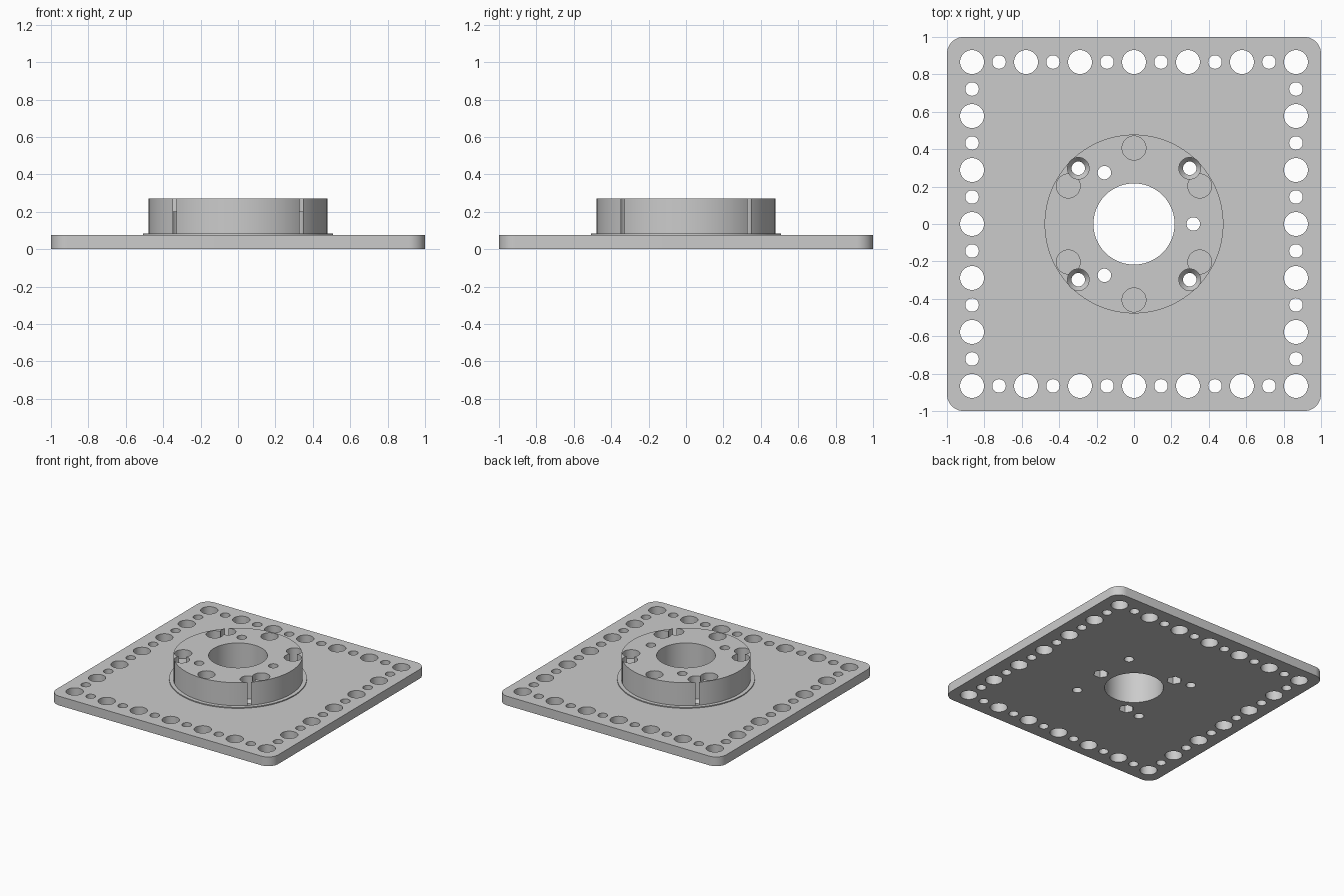
import bpy, bmesh, math

cube = bpy.data.objects.get("Cube")
if cube:
    bpy.data.objects.remove(cube, do_unlink=True)

PLATE_TOP, FLANGE_TOP, HUB_TOP = 0.075, 0.083, 0.27
LOW, HIGH = -0.1, 0.4          # cutter overshoot
PITCH = 0.1443                 # spacing of the border holes
BIG, SMALL = 0.064, 0.036      # hole radii


def lathe(bm, x, y, profile, sides=40):
    """Closed solid turned around a vertical axis; profile runs bottom to top."""
    rings = []
    for r, z in profile:
        rings.append([bm.verts.new((x + r * math.cos(math.tau * i / sides),
                                    y + r * math.sin(math.tau * i / sides), z))
                      for i in range(sides)])
    for a, b in zip(rings, rings[1:]):
        for i in range(sides):
            j = (i + 1) % sides
            bm.faces.new((a[i], a[j], b[j], b[i]))
    bm.faces.new(rings[0][::-1])
    bm.faces.new(rings[-1])


def to_object(name, bm):
    bmesh.ops.recalc_face_normals(bm, faces=bm.faces)
    mesh = bpy.data.meshes.new(name)
    bm.to_mesh(mesh)
    bm.free()
    obj = bpy.data.objects.new(name, mesh)
    bpy.context.collection.objects.link(obj)
    return obj


def polar(radius, degrees):
    a = math.radians(degrees)
    return radius * math.cos(a), radius * math.sin(a)


# Square plate with rounded corners
bm = bmesh.new()
bmesh.ops.create_cube(bm, size=1)
for v in bm.verts:
    v.co = (v.co.x * 2, v.co.y * 2, (v.co.z + 0.5) * PLATE_TOP)
upright = [e for e in bm.edges if abs(e.verts[0].co.z - e.verts[1].co.z) > 0.01]
bmesh.ops.bevel(bm, geom=upright, offset=0.09, segments=10, profile=0.5, affect='EDGES')
plate = to_object("mounting_plate", bm)

# Round hub on a thin flange
bm = bmesh.new()
lathe(bm, 0, 0, [(0.508, 0.04), (0.508, FLANGE_TOP),
                 (0.478, FLANGE_TOP), (0.478, HUB_TOP)], 128)
hub = to_object("hub", bm)

# Through holes: centre bore, border holes and three hub holes
bm = bmesh.new()
lathe(bm, 0, 0, [(0.217, LOW), (0.217, HIGH)], 96)
for i in range(-6, 7):
    for j in range(-6, 7):
        if max(abs(i), abs(j)) == 6:
            r = SMALL if (i + j) % 2 else BIG
            lathe(bm, i * PITCH, j * PITCH, [(r, LOW), (r, HIGH)])
for k in range(3):
    x, y = polar(0.317, 120 * k)
    lathe(bm, x, y, [(SMALL, LOW), (SMALL, HIGH)])
through_holes = to_object("through_hole_cutter", bm)

# Countersunk screw holes that just break through the hub wall
bm = bmesh.new()
for k in range(4):
    x, y = polar(0.4214, 45 + 90 * k)
    lathe(bm, x, y, [(SMALL, LOW), (SMALL, 0.055),
                     (0.0577, FLANGE_TOP), (0.0577, HIGH)], 48)
screw_holes = to_object("screw_hole_cutter", bm)

# Shallow round pockets on top, hexagonal nut pockets underneath
bm = bmesh.new()
for k in range(6):
    x, y = polar(0.406, 30 + 60 * k)
    lathe(bm, x, y, [(BIG, 0.2), (BIG, HIGH)])
for k in range(3):
    x, y = polar(0.317, 120 * k)
    lathe(bm, x, y, [(0.057, LOW), (0.057, 0.13)], 6)
pockets = to_object("pocket_cutter", bm)

# Join the hub, then cut everything out
bpy.ops.object.select_all(action='DESELECT')
plate.select_set(True)
bpy.context.view_layer.objects.active = plate
for tool, operation in ((hub, 'UNION'), (through_holes, 'DIFFERENCE'),
                        (screw_holes, 'DIFFERENCE'), (pockets, 'DIFFERENCE')):
    mod = plate.modifiers.new(tool.name, 'BOOLEAN')
    mod.operation = operation
    mod.solver = 'EXACT'
    mod.object = tool
    bpy.ops.object.modifier_apply(modifier=mod.name)
    bpy.data.objects.remove(tool, do_unlink=True)
plate.name = "mounting_plate_with_hub"

# Single grey material
grey = bpy.data.materials.new("light_grey")
grey.use_nodes = True
colour = (0.6, 0.6, 0.6, 1)
grey.diffuse_color = colour
grey.node_tree.nodes["Principled BSDF"].inputs["Base Color"].default_value = colour
plate.data.materials.clear()
plate.data.materials.append(grey)
for face in plate.data.polygons:
    face.material_index = 0
bpy.ops.object.shade_smooth_by_angle(angle=math.radians(30))
